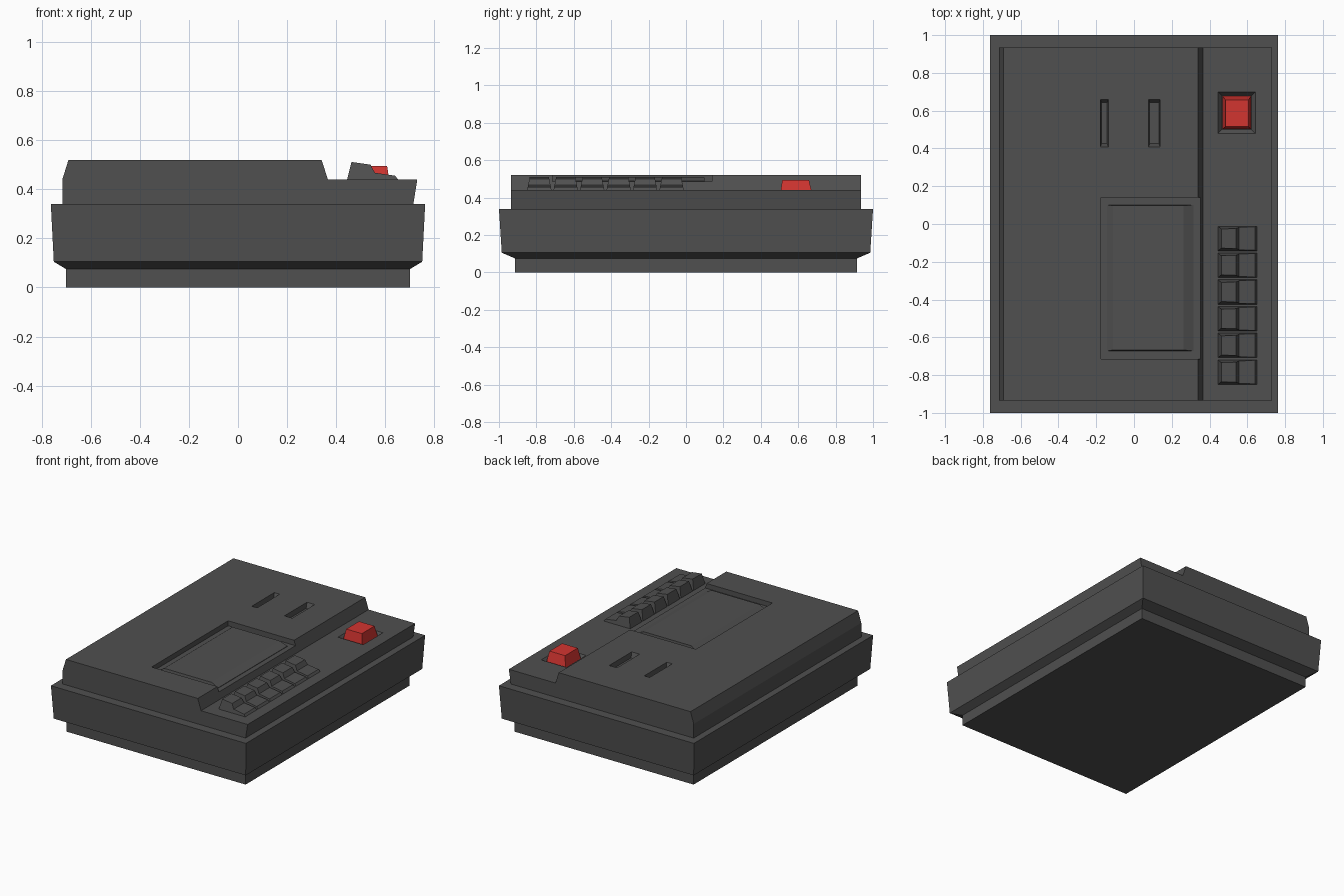
import bpy, bmesh

if "Cube" in bpy.data.objects:
    bpy.data.objects.remove(bpy.data.objects["Cube"])


def material(name, rgb):
    m = bpy.data.materials.new(name)
    m.diffuse_color = (*rgb, 1)
    m.use_nodes = True
    m.node_tree.nodes["Principled BSDF"].inputs["Base Color"].default_value = m.diffuse_color
    return m


DARK = material("dark_grey", (0.08, 0.08, 0.08))
RED = material("red", (0.65, 0.035, 0.03))


def build(name, rings, mat=DARK):
    """Skin a stack of matching vertex rings and cap both ends."""
    bm = bmesh.new()
    loops = [[bm.verts.new(p) for p in r] for r in rings]
    n = len(loops[0])
    for a, b in zip(loops, loops[1:]):
        for i in range(n):
            j = (i + 1) % n
            bm.faces.new((a[i], a[j], b[j], b[i]))
    bm.faces.new(loops[0][::-1])
    bm.faces.new(loops[-1])
    bmesh.ops.recalc_face_normals(bm, faces=bm.faces)
    me = bpy.data.meshes.new(name)
    bm.to_mesh(me)
    bm.free()
    me.materials.append(mat)
    ob = bpy.data.objects.new(name, me)
    bpy.context.collection.objects.link(ob)
    return ob


def stack(name, levels, mat=DARK):
    """Rectangular sections (x0, x1, y0, y1, z) joined bottom to top."""
    return build(name, [[(x0, y0, z), (x1, y0, z), (x1, y1, z), (x0, y1, z)]
                        for x0, x1, y0, y1, z in levels], mat)


def prism(name, profile, y, half, taper=0, z0=0):
    """XZ profile extruded along y, narrowing with height by taper."""
    return build(name, [[(x, y + s * (half - taper * (z - z0)), z) for x, z in profile]
                        for s in (-1, 1)])


def cut(target, cutter):
    cutter.hide_render = True
    mod = target.modifiers.new("cut", 'BOOLEAN')
    mod.operation, mod.solver, mod.object = 'DIFFERENCE', 'EXACT', cutter
    bpy.context.view_layer.objects.active = target
    bpy.ops.object.modifier_apply(modifier=mod.name)
    bpy.data.objects.remove(cutter)


# Lower case: plinth, chamfer and flared wall
stack("lower_case", [(-x, x, -y, y, z) for x, y, z in
                     [(.70, .915, 0), (.70, .915, .075), (.75, .985, .105), (.762, 1, .34)]])

# Upper case with the lowered control strip on the right
upper = prism("upper_case", [(-.715, .33), (-.715, .44), (-.69, .52), (.34, .52),
                             (.366, .44), (.73, .44), (.714, .34), (.714, .33)], 0, .935)

# Lid recess, open to the step
cut(upper, stack("lid_cutter", [(-.175, .5, -.715, .14, .485), (-.175, .5, -.715, .14, .6)]))

# Two slots with sloped back ends
for x0, x1 in ((-.178, -.136), (.077, .138)):
    cut(upper, stack("slot_cutter", [(x0 + .006, x1 - .006, .425, .642, .485),
                                     (x0, x1, .408, .66, .52), (x0, x1, .408, .66, .6)]))

# Button well
cut(upper, stack("well_cutter", [(.465, .622, .50, .68, .415), (.445, .642, .48, .70, .44),
                                 (.445, .642, .48, .70, .5)]))

# Cassette lid
stack("cassette_lid", [(-.142, .315, -.675, .10, .48), (-.142, .315, -.672, .10, .488),
                       (-.11, .262, -.667, .097, .51)])

# Red button
stack("red_button", [(.467, .620, .502, .678, .41), (.485, .607, .515, .657, .495)], RED)

# Row of six stepped keys
key = [(.438, .415), (.462, .511), (.54, .50), (.557, .467), (.64, .455), (.662, .425), (.662, .415)]
for i in range(6):
    prism(f"key_{i + 1}", key, -.077 - i * .1415, .07, .2, .415)
